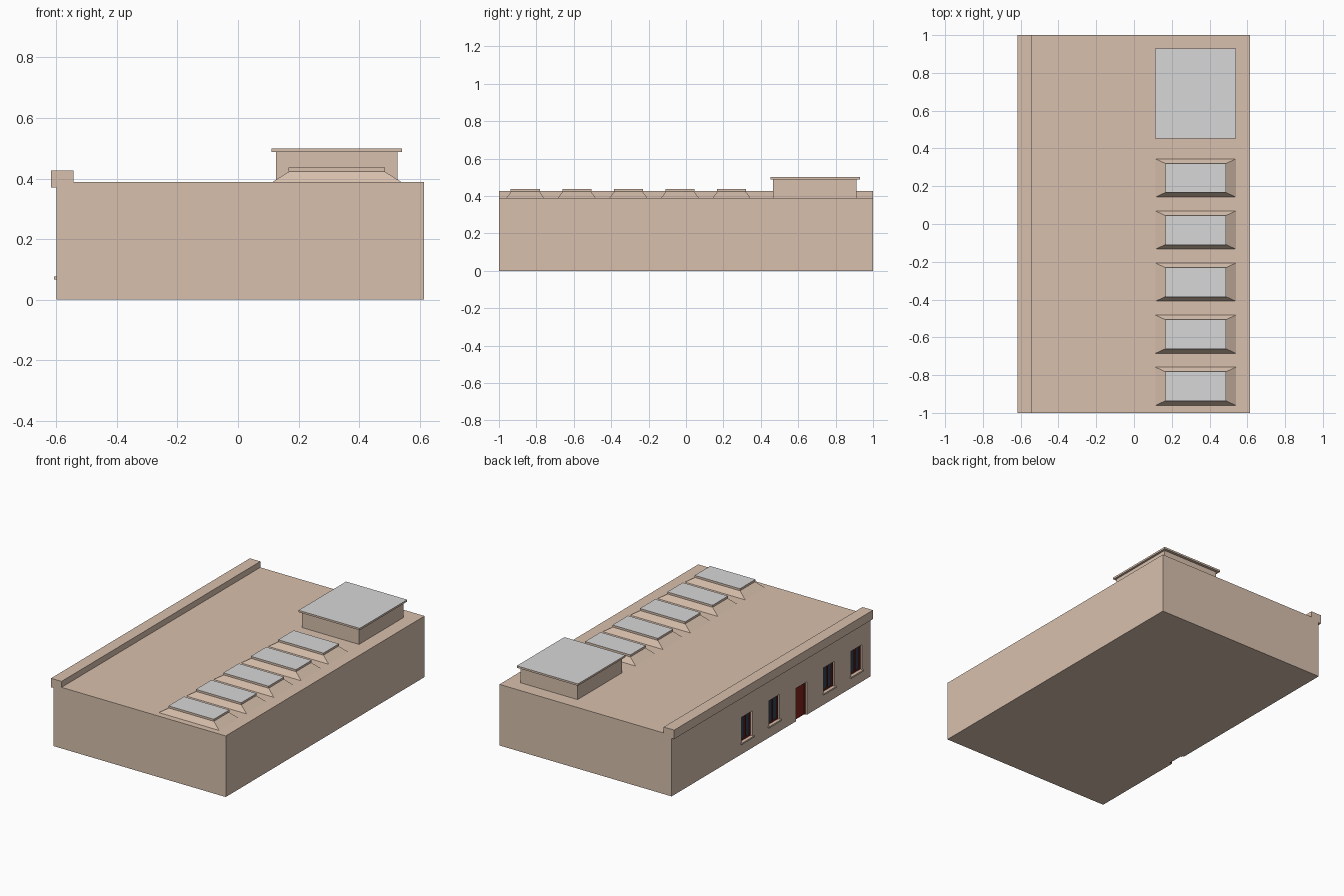
import bpy
import bmesh

cube = bpy.data.objects.get("Cube")
if cube:
    bpy.data.objects.remove(cube, do_unlink=True)


def material(name, srgb):
    rgb = [(c / 255 / 12.92) if c < 11 else ((c / 255 + 0.055) / 1.055) ** 2.4 for c in srgb]
    mat = bpy.data.materials.new(name)
    mat.use_nodes = True
    mat.diffuse_color = (*rgb, 1)
    bsdf = mat.node_tree.nodes["Principled BSDF"]
    bsdf.inputs["Base Color"].default_value = (*rgb, 1)
    bsdf.inputs["Roughness"].default_value = 0.9
    return mat


TAN = material("tan_render", (216, 192, 173))
GREY = material("light_grey_roofing", (215, 215, 215))
RED = material("dark_red_paint", (128, 36, 28))
GLASS = material("dark_blue_glass", (48, 68, 84))


def block(name, x, y, z, mat, top=None, taper=None):
    """Box from (min, max) ranges; top = material of the upper face, taper = top inset in x and y."""
    bm = bmesh.new()
    bmesh.ops.create_cube(bm, size=1)
    for v in bm.verts:
        upper = v.co.z > 0
        ix, iy = taper if taper and upper else (0, 0)
        v.co.x = x[1] - ix if v.co.x > 0 else x[0] + ix
        v.co.y = y[1] - iy if v.co.y > 0 else y[0] + iy
        v.co.z = z[1] if upper else z[0]
    bm.normal_update()
    mesh = bpy.data.meshes.new(name)
    mesh.materials.append(mat)
    if top:
        mesh.materials.append(top)
        for f in bm.faces:
            f.material_index = int(f.normal.z > 0.9)
    bm.to_mesh(mesh)
    bm.free()
    obj = bpy.data.objects.new(name, mesh)
    bpy.context.collection.objects.link(obj)
    return obj


def cut(target, y, z):
    """Recess an opening into the side wall."""
    cutter = block("opening_cutter", (WALL - 0.05, WALL + RECESS), y, z, TAN)
    cutter.hide_render = True
    mod = target.modifiers.new("opening", "BOOLEAN")
    mod.operation = "DIFFERENCE"
    mod.solver = "EXACT"
    mod.object = cutter
    bpy.context.view_layer.objects.active = target
    bpy.ops.object.modifier_apply(modifier=mod.name)
    bpy.data.objects.remove(cutter, do_unlink=True)


WALL, RECESS, ROOF = -0.599, 0.02, 0.389
BAYS = [0.2435 - 0.2757 * i for i in range(5)]
DOOR_BAY = 2

# Main hall and side parapet
hall = block("hall_walls", (WALL, 0.614), (-1, 1), (0, ROOF), TAN)
block("parapet", (-0.617, -0.543), (-1, 1), (0.37, 0.427), TAN)

# Rooftop plant room
block("plant_room", (0.125, 0.527), (0.465, 0.912), (ROOF, 0.488), TAN)
block("plant_room_cap", (0.11, 0.541), (0.452, 0.93), (0.488, 0.5), TAN, top=GREY)

back = WALL + RECESS
for i, y in enumerate(BAYS):
    # Skylight with sloped curb and flat lid
    block(f"skylight_curb_{i}", (0.114, 0.539), (y - 0.101, y + 0.101),
          (ROOF, 0.424), TAN, taper=(0.056, 0.026))
    block(f"skylight_lid_{i}", (0.167, 0.486), (y - 0.078, y + 0.078),
          (0.424, 0.437), TAN, top=GREY)

    if i == DOOR_BAY:
        # Door leaf with raised frame
        cut(hall, (y - 0.055, y + 0.055), (-0.01, 0.21))
        block("door_leaf", (back - 0.004, back), (y - 0.055, y + 0.055), (0, 0.21), RED)
        for s in (-1, 1):
            edges = sorted((y + s * 0.046, y + s * 0.055))
            block("door_jamb", (back - 0.009, back), edges, (0, 0.21), RED)
        block("door_head", (back - 0.009, back), (y - 0.046, y + 0.046), (0.2, 0.21), RED)
        continue

    # Window with glass, painted frame and sill
    low, high, half = 0.076, 0.235, 0.055
    cut(hall, (y - half, y + half), (low, high))
    block(f"window_glass_{i}", (back - 0.004, back), (y - half, y + half), (low, high), GLASS)
    for offset in (-half + 0.005, 0, half - 0.005):
        block(f"window_upright_{i}", (back - 0.009, back),
              (y + offset - 0.005, y + offset + 0.005), (low, high), RED)
    for z in (low, high - 0.008):
        block(f"window_rail_{i}", (back - 0.008, back),
              (y - half, y + half), (z, z + 0.008), RED)
    block(f"window_sill_{i}", (-0.608, back), (y - 0.063, y + 0.063), (0.066, low), TAN)
